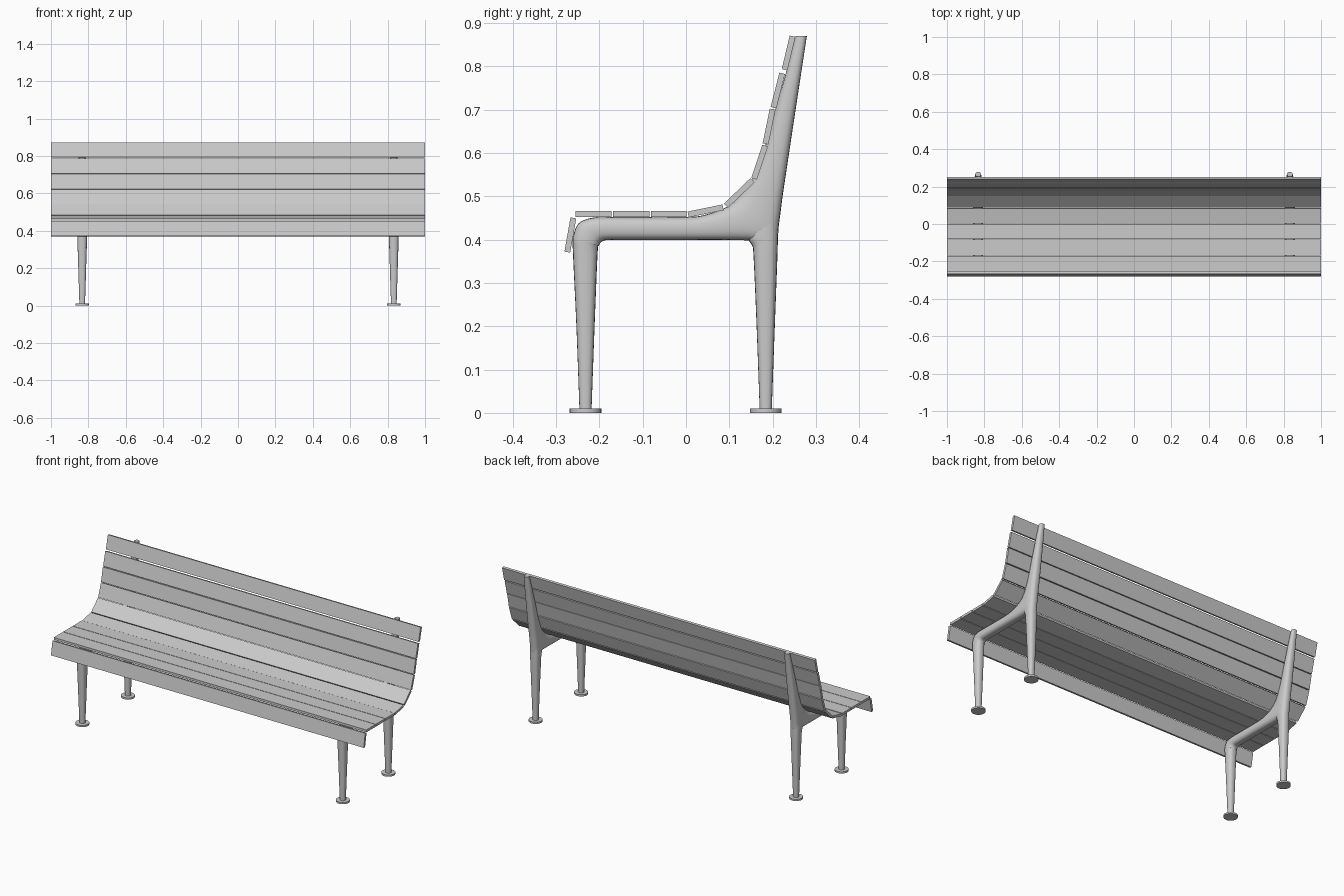
import bpy, bmesh, math
from mathutils import Vector

if "Cube" in bpy.data.objects:
    bpy.data.objects.remove(bpy.data.objects["Cube"])

SIDE_X = 0.833


def finish(bm, name, smooth=False):
    bmesh.ops.recalc_face_normals(bm, faces=bm.faces)
    mesh = bpy.data.meshes.new(name)
    bm.to_mesh(mesh)
    bm.free()
    ob = bpy.data.objects.new(name, mesh)
    bpy.context.collection.objects.link(ob)
    if smooth:
        bpy.ops.object.select_all(action='DESELECT')
        ob.select_set(True)
        bpy.context.view_layer.objects.active = ob
        bpy.ops.object.shade_smooth_by_angle(angle=math.radians(40))
    return ob


def slat(name, a, b, thick=0.0135):
    """Plank along x whose cross-section runs from a to b in the yz plane."""
    a, b = Vector(a), Vector(b)
    d = (b - a).normalized() * thick / 2
    n = Vector((-d.y, d.x))
    section = [a - n, b - n, b + n, a + n]
    bm = bmesh.new()
    f = bm.faces.new([bm.verts.new((-1, p.x, p.y)) for p in section])
    ext = bmesh.ops.extrude_face_region(bm, geom=[f])
    bmesh.ops.translate(bm, vec=(2, 0, 0),
                        verts=[v for v in ext['geom'] if isinstance(v, bmesh.types.BMVert)])
    finish(bm, name)


def spline(rows, steps=3):
    """Catmull-Rom through the station rows."""
    out = []
    for i in range(len(rows) - 1):
        p = [rows[max(i - 1, 0)], rows[i], rows[i + 1], rows[min(i + 2, len(rows) - 1)]]
        for s in range(steps):
            t = s / steps
            out.append([0.5 * (2 * b + (c - a) * t + (2 * a - 5 * b + 4 * c - d) * t * t
                               + (3 * b - a - 3 * c + d) * t ** 3) for a, b, c, d in zip(*p)])
    return out + [rows[-1]]


def loft(name, rows, x0, n=2.6, seg=20):
    """Rounded tube; each row is edge y, z, opposite edge y, z, half width in x."""
    bm = bmesh.new()
    rings = []
    for y1, z1, y2, z2, w in spline(rows):
        ring = []
        for k in range(seg):
            a = 2 * math.pi * k / seg
            c = math.copysign(abs(math.cos(a)) ** (2 / n), math.cos(a))
            s = math.copysign(abs(math.sin(a)) ** (2 / n), math.sin(a))
            ring.append(bm.verts.new((x0 + w * s, (y1 + y2) / 2 + c * (y1 - y2) / 2,
                                      (z1 + z2) / 2 + c * (z1 - z2) / 2)))
        rings.append(ring)
    for r, q in zip(rings, rings[1:]):
        for k in range(seg):
            j = (k + 1) % seg
            bm.faces.new((r[k], r[j], q[j], q[k]))
    bm.faces.new(rings[0])
    bm.faces.new(rings[-1])
    finish(bm, name, True)


def foot(name, x, y):
    bm = bmesh.new()
    bmesh.ops.create_cone(bm, cap_ends=True, segments=32, radius1=0.0365, radius2=0.0365, depth=0.01)
    bmesh.ops.translate(bm, verts=bm.verts, vec=(x, y, 0.005))
    finish(bm, name, True)


# Slats: front lip, seat, curved transition, backrest
slats = [
    ("front_lip_slat", (-.274, .371), (-.260, .450)),
    ("seat_slat_1", (-.255, .459), (-.172, .459)),
    ("seat_slat_2", (-.169, .459), (-.084, .459)),
    ("seat_slat_3", (-.081, .459), (.001, .459)),
    ("seat_slat_4", (.005, .458), (.0855, .4745)),
    ("curve_slat", (.092, .478), (.1535, .537)),
    ("back_slat_1", (.157, .5405), (.1825, .617)),
    ("back_slat_2", (.1835, .621), (.200, .701)),
    ("back_slat_3", (.202, .7045), (.222, .784)),
    ("back_slat_4", (.2275, .792), (.246, .8695)),
]
for s in slats:
    slat(*s)

# Side frame: front leg, seat rail and back post in one sweep
frame = [
    (-.246, .008, -.218, .008, .015), (-.253, .20, -.211, .20, .021),
    (-.261, .37, -.204, .37, .026), (-.261, .405, -.201, .385, .027),
    (-.252, .432, -.197, .393, .027), (-.236, .445, -.189, .398, .027),
    (-.205, .452, -.175, .399, .027), (-.17, .452, -.15, .399, .027),
    (0, .452, 0, .399, .027), (.05, .459, .075, .399, .027),
    (.095, .476, .15, .398, .027), (.128, .504, .205, .392, .027),
    (.150, .535, .2145, .435, .027), (.170, .58, .223, .50, .026),
    (.187, .63, .232, .56, .025), (.206, .70, .247, .66, .023),
    (.232, .79, .266, .785, .019), (.253, .87, .279, .87, .014),
]
# Rear leg, running up into the frame junction
rear_leg = [
    (.170, .008, .198, .008, .015), (.163, .20, .205, .20, .021),
    (.156, .36, .211, .36, .026), (.153, .385, .212, .40, .0265),
    (.146, .396, .213, .43, .0265), (.147, .41, .2135, .45, .026),
    (.160, .44, .215, .47, .023),
]
for side, x in (("left", -SIDE_X), ("right", SIDE_X)):
    loft("side_frame_" + side, frame, x)
    loft("rear_leg_" + side, rear_leg, x)
    foot("front_foot_" + side, x, -.232)
    foot("rear_foot_" + side, x, .184)
